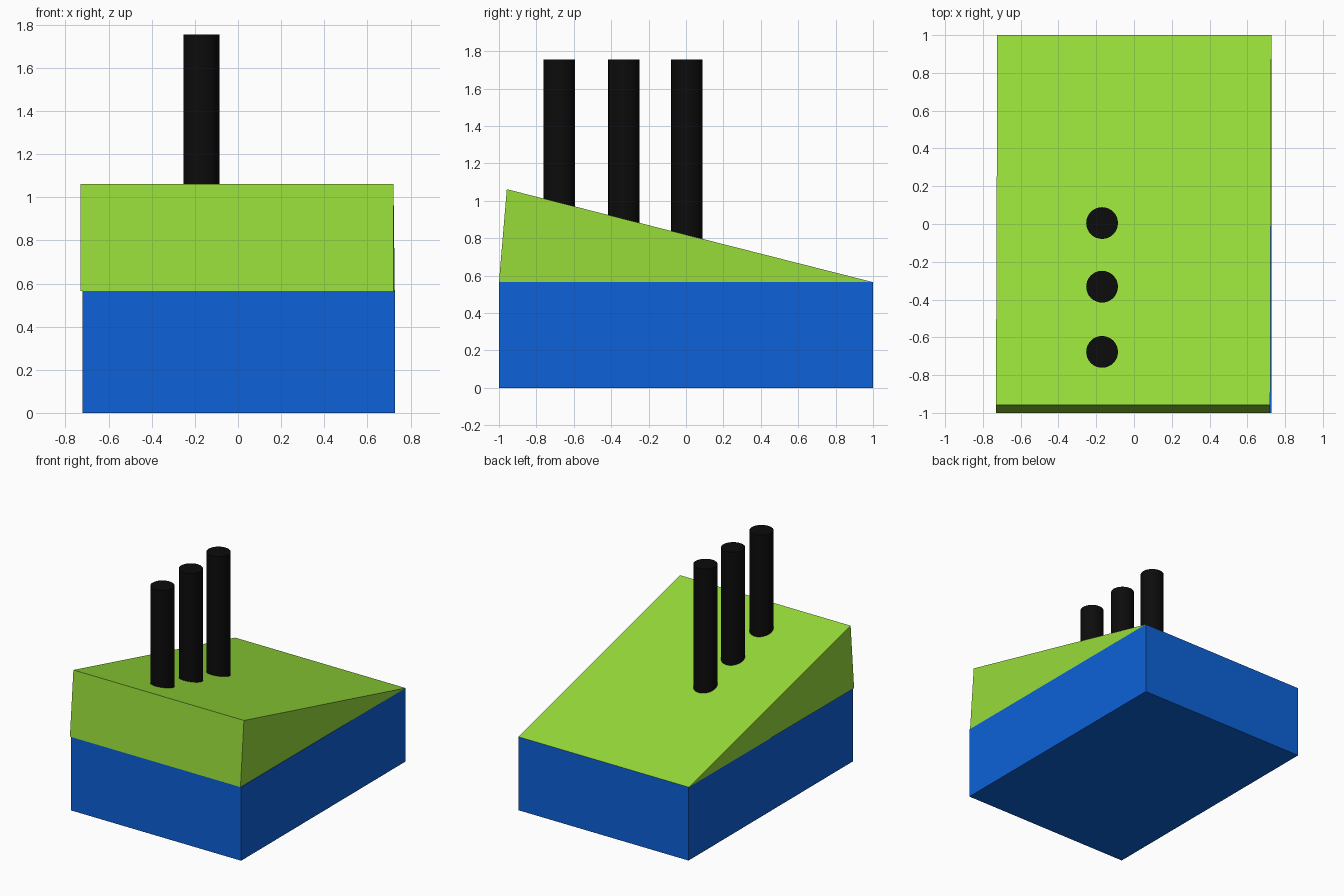
import bpy
import bmesh

cube = bpy.data.objects.get("Cube")
if cube:
    bpy.data.objects.remove(cube, do_unlink=True)


def material(name, color):
    mat = bpy.data.materials.new(name)
    mat.use_nodes = True
    mat.diffuse_color = (*color, 1)
    mat.node_tree.nodes["Principled BSDF"].inputs["Base Color"].default_value = (*color, 1)
    return mat


blue = material("blue", (0.004, 0.122, 0.686))
green = material("lime green", (0.31, 0.72, 0.042))
black = material("black", (0.0035, 0.0035, 0.0035))


def prism(name, profile, front_x, back_x, mat):
    """Extrude a (y, z) profile across x; the side planes run from front_x to back_x."""
    bm = bmesh.new()
    sides = []
    for s in (0, 1):
        ring = []
        for y, z in profile:
            t = (y + 1) / 2
            x = front_x[s] * (1 - t) + back_x[s] * t
            ring.append(bm.verts.new((x, y, z)))
        sides.append(ring)
        bm.faces.new(ring)
    n = len(profile)
    for i in range(n):
        j = (i + 1) % n
        bm.faces.new((sides[0][i], sides[0][j], sides[1][j], sides[1][i]))
    bmesh.ops.recalc_face_normals(bm, faces=bm.faces)
    mesh = bpy.data.meshes.new(name)
    bm.to_mesh(mesh)
    bm.free()
    mesh.materials.append(mat)
    obj = bpy.data.objects.new(name, mesh)
    bpy.context.collection.objects.link(obj)


# Box base and the sloping wedge on top of it
SEAM = 0.565
prism("base_block", [(-1, 0), (1, 0), (1, SEAM), (-1, SEAM)],
      (-0.722, 0.727), (-0.722, 0.727), blue)
prism("sloped_top", [(-1, SEAM), (1, SEAM), (-0.958, 1.062)],
      (-0.731, 0.721), (-0.724, 0.727), green)

# Row of three upright pipes, sunk into the slope
BOTTOM, TOP = 0.6, 1.755
for label, y in (("front", -0.677), ("middle", -0.332), ("back", 0.005)):
    bpy.ops.mesh.primitive_cylinder_add(
        vertices=32, radius=0.084, depth=TOP - BOTTOM,
        location=(-0.169, y, (TOP + BOTTOM) / 2))
    pipe = bpy.context.object
    pipe.name = label + "_pipe"
    pipe.data.materials.append(black)
    bpy.ops.object.shade_smooth_by_angle()
